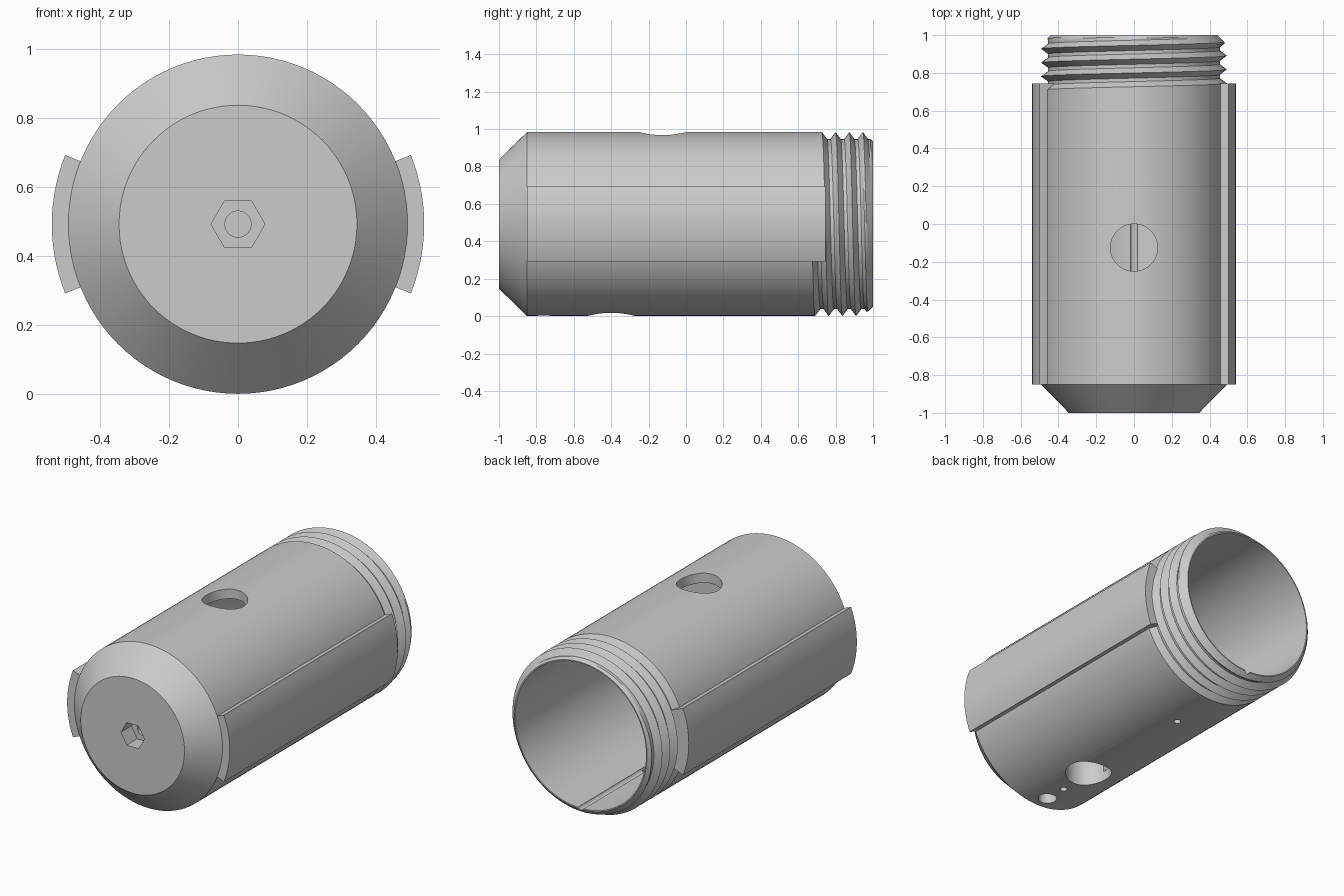
import bpy, bmesh, math
from mathutils import Matrix, Vector

if "Cube" in bpy.data.objects:
    bpy.data.objects.remove(bpy.data.objects["Cube"], do_unlink=True)

R = 0.492            # body radius, also the height of the axis
BORE = 0.435
FLOOR = -0.42        # inner end of the bore
PITCH = 0.073
START = 0.745        # where the thread leaves the body
SEG = 96
STEPS = 8            # rows per thread turn

metal = bpy.data.materials.new("grey metal")
metal.use_nodes = True
colour = (0.6, 0.6, 0.6, 1)
metal.diffuse_color = colour
metal.node_tree.nodes["Principled BSDF"].inputs["Base Color"].default_value = colour


def make_object(name, bm):
    bmesh.ops.recalc_face_normals(bm, faces=bm.faces)
    mesh = bpy.data.meshes.new(name)
    bm.to_mesh(mesh)
    bm.free()
    mesh.materials.append(metal)
    obj = bpy.data.objects.new(name, mesh)
    bpy.context.collection.objects.link(obj)
    return obj


def select(obj):
    bpy.ops.object.select_all(action="DESELECT")
    obj.select_set(True)
    bpy.context.view_layer.objects.active = obj


def polar(r, angle, y):
    return (r * math.cos(angle), y, R + r * math.sin(angle))


def thread_radius(y, helix):
    r = R
    if helix > START:
        turn = (helix - START) / PITCH
        d = abs(turn - round(turn))
        r = 0.455 + (R - 0.455) * max(0, 1 - d / 0.375)
    return min(r, 0.442 + (1 - y))


# Hollow body: nose, barrel, helical thread and bore in one closed skin
bm = bmesh.new()
rows = 7 * STEPS
columns = []
for i in range(SEG):
    a = 2 * math.pi * i / SEG
    points = [(-1, 0.345), (-0.85, R)]
    for j in range(rows):
        helix = START + (j / STEPS - 2) * PITCH
        y = min(1, max(0.66, helix - PITCH * i / SEG))
        points.append((y, thread_radius(y, y + PITCH * i / SEG)))
    points += [(1, BORE), (FLOOR, BORE)]
    columns.append([bm.verts.new(polar(r, a, y)) for y, r in points])

last = rows + 3
for i in range(SEG):
    here, there = columns[i], columns[(i + 1) % SEG]

    def match(k):
        # the thread climbs one full turn across the seam
        if i == SEG - 1 and 2 <= k < rows + 2:
            return there[max(2, k - STEPS)]
        return there[k]

    for k in range(last):
        corners = [here[k], here[k + 1], match(k + 1), match(k)]
        corners = list(dict.fromkeys(corners))
        if len(corners) > 2 and not bm.faces.get(corners):
            bm.faces.new(corners)
bm.faces.new([c[0] for c in columns])
bm.faces.new([c[-1] for c in columns])
bmesh.ops.remove_doubles(bm, verts=bm.verts, dist=0.0001)
body = make_object("threaded_body", bm)


def drill(start, end, radius, sides=40):
    """Cut a straight hole between two points."""
    start, end = Vector(start), Vector(end)
    bm = bmesh.new()
    turn = (end - start).to_track_quat("Z", "Y").to_matrix().to_4x4()
    bmesh.ops.create_cone(bm, cap_ends=True, segments=sides, radius1=radius,
                          radius2=radius, depth=(end - start).length,
                          matrix=Matrix.Translation((start + end) / 2) @ turn)
    cutter = make_object("hole_cutter", bm)
    cutter.hide_render = True
    select(body)
    mod = body.modifiers.new("hole", "BOOLEAN")
    mod.operation = "DIFFERENCE"
    mod.solver = "EXACT"
    mod.object = cutter
    bpy.ops.object.modifier_apply(modifier=mod.name)
    bpy.data.objects.remove(cutter, do_unlink=True)


# Key groove along the floor of the bore
drill((0, FLOOR + 0.005, R - 0.43), (0, 1.1, R - 0.43), 0.02, 16)
# Side port on top
drill((0, -0.125, 0.7), (0, -0.125, 1.1), 0.125)
# Ports and pin holes underneath: y, radius, top of the hole
for y, radius, top in [(-0.4, 0.13, 0.35), (-0.76, 0.052, 0.12),
                       (-0.62, 0.02, 0.1), (0.38, 0.02, 0.1)]:
    drill((0, y, -0.1), (0, y, top), radius)


# Hexagonal socket, turned so that two corners point sideways
def drill_socket():
    bm = bmesh.new()
    ring = [polar(0.078, math.pi * k / 3, -1.1) for k in range(6)]
    face = bm.faces.new([bm.verts.new(p) for p in ring])
    out = bmesh.ops.extrude_face_region(bm, geom=[face])
    moved = [v for v in out["geom"] if isinstance(v, bmesh.types.BMVert)]
    bmesh.ops.translate(bm, verts=moved, vec=(0, 0.2, 0))
    cutter = make_object("socket_cutter", bm)
    cutter.hide_render = True
    select(body)
    mod = body.modifiers.new("socket", "BOOLEAN")
    mod.operation = "DIFFERENCE"
    mod.solver = "EXACT"
    mod.object = cutter
    bpy.ops.object.modifier_apply(modifier=mod.name)
    bpy.data.objects.remove(cutter, do_unlink=True)


drill((0, -1.1, R), (0, -0.65, R), 0.038)
drill_socket()


# Guide rails on both sides
def guide_rail(name, middle):
    bm = bmesh.new()
    half, n = math.radians(21.8), 14
    arc = [middle - half + 2 * half * k / n for k in range(n + 1)]
    ring = [polar(0.54, a, -0.85) for a in arc]
    ring += [polar(0.448, a, -0.85) for a in reversed(arc)]
    face = bm.faces.new([bm.verts.new(p) for p in ring])
    out = bmesh.ops.extrude_face_region(bm, geom=[face])
    moved = [v for v in out["geom"] if isinstance(v, bmesh.types.BMVert)]
    bmesh.ops.translate(bm, verts=moved, vec=(0, 1.595, 0))
    return make_object(name, bm)


parts = [body, guide_rail("left_guide_rail", 0), guide_rail("right_guide_rail", math.pi)]
for part in parts:
    select(part)
    bpy.ops.object.shade_smooth_by_angle(angle=math.radians(25))
